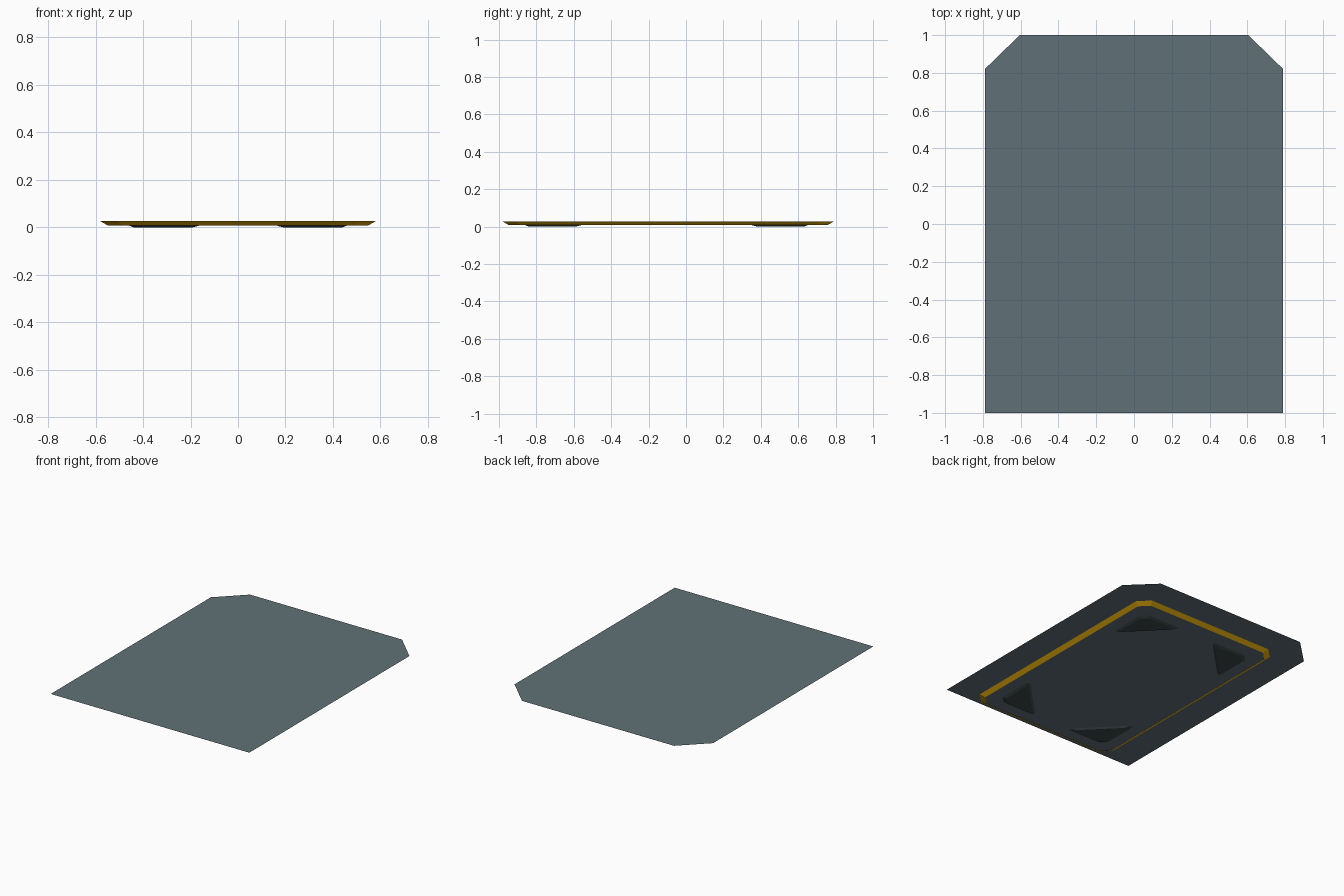
import bpy, bmesh

if "Cube" in bpy.data.objects:
    bpy.data.objects.remove(bpy.data.objects["Cube"])

TOP, BELLY = 0.027, 0.008      # heights of deck and underside
MID_Y = -0.095                 # centre of the raised underside


def material(name, rgb):
    m = bpy.data.materials.new(name)
    m.diffuse_color = (*rgb, 1)
    m.use_nodes = True
    m.node_tree.nodes["Principled BSDF"].inputs["Base Color"].default_value = m.diffuse_color
    return m


deck_grey = material("slate grey", (0.117, 0.165, 0.184))
trim_yellow = material("amber yellow", (0.87, 0.46, 0.004))
foot_dark = material("dark grey", (0.047, 0.064, 0.069))


def finish(name, bm, mats):
    me = bpy.data.meshes.new(name)
    bm.to_mesh(me)
    bm.free()
    for m in mats:
        me.materials.append(m)
    ob = bpy.data.objects.new(name, me)
    bpy.context.collection.objects.link(ob)
    return ob


def add_tray(bm, upper, lower, z0, z1):
    """Sloping sides from the upper outline down to a closed lower outline."""
    hi = [bm.verts.new((x, y, z1)) for x, y in upper]
    lo = [bm.verts.new((x, y, z0)) for x, y in lower]
    n = len(hi)
    for i in range(n):
        j = (i + 1) % n
        bm.faces.new((lo[i], lo[j], hi[j], hi[i]))
    bm.faces.new(lo[::-1])


def chamfered(hx, hy, c):
    """Counter-clockwise rectangle outline with cut corners."""
    return [(x, y + MID_Y) for x, y in (
        (hx - c, -hy), (hx, -hy + c), (hx, hy - c), (hx - c, hy),
        (-hx + c, hy), (-hx, hy - c), (-hx, -hy + c), (-hx + c, -hy))]


# Thin deck sheet with the two back corners cut
bm = bmesh.new()
outline = [(-0.79, -1), (0.79, -1), (0.79, 0.82), (0.605, 1), (-0.605, 1), (-0.79, 0.82)]
bm.faces.new([bm.verts.new((x, y, TOP)) for x, y in outline])
finish("deck_sheet", bm, [deck_grey])

# Raised underside: yellow sloping rim, grey belly
bm = bmesh.new()
add_tray(bm, chamfered(0.582, 0.885, 0.075), chamfered(0.549, 0.852, 0.062), BELLY, TOP)
bm.normal_update()
for f in bm.faces:
    f.material_index = 1 if f.normal.z < -0.99 else 0
finish("underside_rim", bm, [trim_yellow, deck_grey])

# Four tapered triangular feet, mirrored into each corner
foot = [(0.43, 0.455), (0.46, 0.455), (0.46, 0.71), (0.41, 0.755), (0.16, 0.755), (0.16, 0.73)]
cx, cy = 0.345, 0.64
for sx, side in ((1, "right"), (-1, "left")):
    for sy, end in ((1, "back"), (-1, "front")):
        upper = [(sx * x, sy * y - 0.105) for x, y in foot]
        lower = [(sx * (cx + (x - cx) * 0.83), sy * (cy + (y - cy) * 0.83) - 0.105) for x, y in foot]
        if sx * sy < 0:
            upper.reverse()
            lower.reverse()
        bm = bmesh.new()
        add_tray(bm, upper, lower, 0.0, BELLY)
        finish(f"foot_{end}_{side}", bm, [foot_dark])
